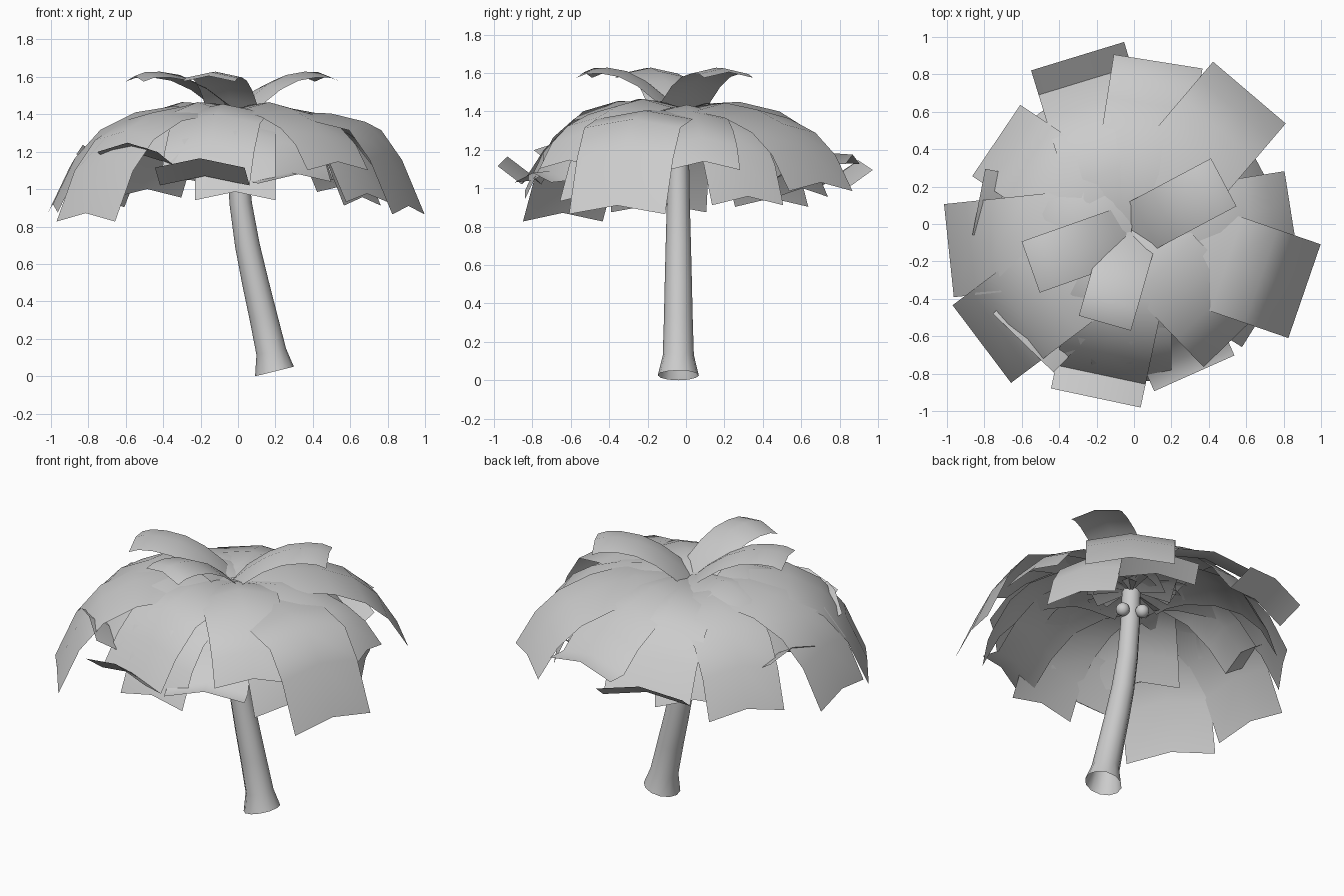
import bpy, bmesh, math
from mathutils import Vector

if "Cube" in bpy.data.objects:
    bpy.data.objects.remove(bpy.data.objects["Cube"])

CROWN = Vector((-0.015, -0.04, 1.39))


def finish(name, bm, angle):
    me = bpy.data.meshes.new(name)
    bm.to_mesh(me)
    bm.free()
    me.polygons.foreach_set("use_smooth", [True] * len(me.polygons))
    me.set_sharp_from_angle(angle=math.radians(angle))
    ob = bpy.data.objects.new(name, me)
    bpy.context.collection.objects.link(ob)
    return ob


def frond(name, azimuth, reach, width, profile, drop=1.0, fold=0.05, lift=0.0):
    """Folded leaf strip: three rows along a profile of (distance, height)."""
    a = math.radians(azimuth)
    out, side = Vector((math.cos(a), math.sin(a), 0)), Vector((-math.sin(a), math.cos(a), 0))
    bm = bmesh.new()
    rows = []
    for d, h in profile:
        z = h * drop if h < 0 else h
        mid = CROWN + out * (d * reach) + Vector((0, 0, z + lift))
        down = Vector((0, 0, -fold))
        rows.append([bm.verts.new(p) for p in
                     (mid - side * width / 2 + down, mid, mid + side * width / 2 + down)])
    for r0, r1 in zip(rows, rows[1:]):
        for i in range(2):
            bm.faces.new((r0[i], r1[i], r1[i + 1], r0[i + 1]))
    return finish(name, bm, 60)


# Trunk: leaning tapered tube with flared, open foot
path = [(0.195, 0.025, 0.107), (0.178, 0.13, 0.081), (0.135, 0.32, 0.075), (0.093, 0.5, 0.071),
        (0.05, 0.7, 0.066), (0.015, 0.92, 0.06), (-0.005, 1.15, 0.056), (-0.015, 1.39, 0.054)]
bm = bmesh.new()
rings = []
N = 12
for i, (x, z, r) in enumerate(path):
    p, q = path[max(i - 1, 0)], path[min(i + 1, len(path) - 1)]
    t = Vector((q[0] - p[0], 0, q[1] - p[1])).normalized()
    if i == 0:
        t = Vector((-0.24, 0, 0.97))
    u = Vector((t.z, 0, -t.x))
    rings.append([bm.verts.new(Vector((x, -0.04, z)) + u * (r * math.cos(k * math.tau / N))
                               + Vector((0, r * math.sin(k * math.tau / N), 0))) for k in range(N)])
for r0, r1 in zip(rings, rings[1:]):
    for k in range(N):
        bm.faces.new((r0[k], r0[(k + 1) % N], r1[(k + 1) % N], r1[k]))
finish("trunk", bm, 50)

# Leaf profiles: drooping, square-shouldered, upturned tip, level tip, rising
DROOP = [(0, 0), (.15, .04), (.33, .055), (.55, .02), (.74, -.075), (.88, -.23), (1, -.48)]
SHOULDER = [(0, -.02), (.15, .01), (.33, .02), (.55, .015), (.75, -.03), (.87, -.19), (1, -.48)]
FLICK = [(0, 0), (.15, .035), (.35, .045), (.56, -.01), (.73, -.16), (.86, -.34), (1, -.245)]
LEVEL = [(0, 0), (.15, .04), (.35, .05), (.58, 0), (.75, -.13), (.88, -.29), (1, -.3)]
RISE = [(0, 0), (.15, .08), (.35, .16), (.55, .21), (.75, .228), (.9, .225), (1, .205)]

# Drooping fronds: azimuth, reach, width, drop scale, lift, profile
droops = [(-19, .98, .53, 1.0, 0, SHOULDER), (49.6, .975, .51, .75, 0, DROOP),
          (146, .87, .46, .9, -.01, DROOP), (186, .98, .50, .98, 0, DROOP),
          (217, 1.0, .52, 1.08, 0, DROOP), (270, .80, .43, .8, -.02, DROOP),
          (314, .79, .45, .55, .02, DROOP), (-32, .83, .42, .8, -.03, DROOP),
          (28, .77, .42, .84, -.03, DROOP), (126, .80, .45, .75, -.03, DROOP),
          (9, .86, .38, .5, -.01, DROOP)]
for i, (az, reach, w, drop, lift, prof) in enumerate(droops):
    frond(f"drooping_frond_{i + 1}", az, reach, w, prof, drop, .045, lift)

# Fronds with upturned or level tips
flicks = [(107, .98, .52, 1.0, 0, FLICK), (258, .91, .49, 1.0, .02, FLICK),
          (294, .83, .47, 1.0, -.01, LEVEL), (169, .83, .36, .75, .03, FLICK),
          (226, .83, .45, .7, .03, FLICK), (81, .92, .48, .75, .01, LEVEL),
          (62, .80, .45, .8, -.02, FLICK)]
for i, (az, reach, w, drop, lift, prof) in enumerate(flicks):
    frond(f"upturned_frond_{i + 1}", az, reach, w, prof, drop, .05, lift)

# Young fronds rising from the top
for i, (az, reach) in enumerate([(28, .56), (199.5, .57), (254, .51)]):
    frond(f"rising_frond_{i + 1}", az, reach, .29, RISE, 1, .03, .01)

# Coconuts clustered under the crown
for i, az in enumerate((15, 105, 240)):
    a = math.radians(az)
    bm = bmesh.new()
    bmesh.ops.create_uvsphere(bm, u_segments=12, v_segments=8, radius=.04)
    ob = finish(f"coconut_{i + 1}", bm, 60)
    ob.location = (-.01 + .08 * math.cos(a), -.04 + .08 * math.sin(a), 1.21)
